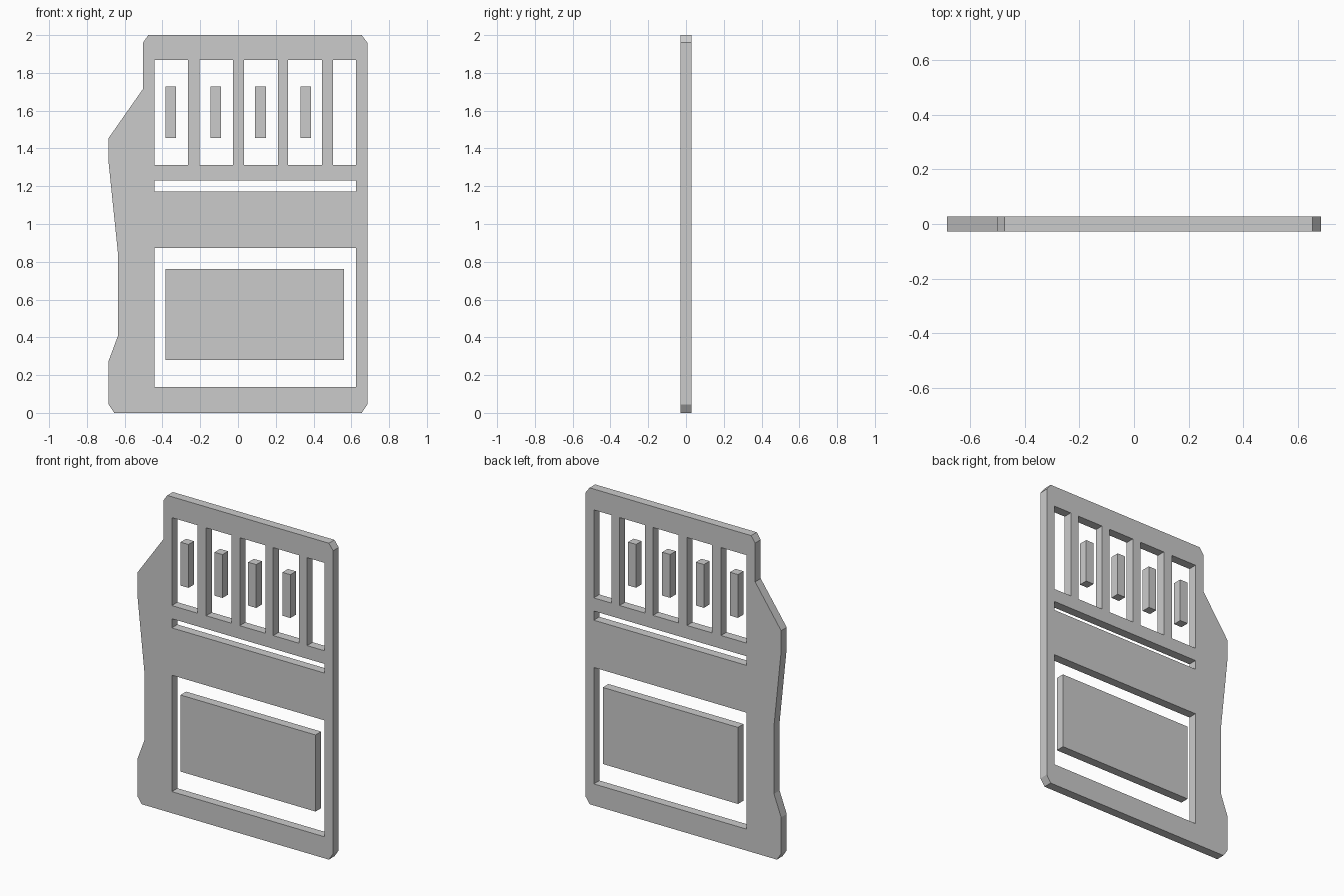
import bpy, bmesh
from mathutils import Matrix

if "Cube" in bpy.data.objects:
    bpy.data.objects.remove(bpy.data.objects["Cube"])

HALF = 0.028  # half thickness


def rect(x0, x1, z0, z1):
    return [(x0, z0), (x1, z0), (x1, z1), (x0, z1)]


def plate(name, loops):
    """Flat plate facing -y: first loop is the outline, the rest are holes."""
    curve = bpy.data.curves.new(name, 'CURVE')
    curve.dimensions = '2D'
    curve.fill_mode = 'BOTH'
    curve.extrude = HALF
    for loop in loops:
        s = curve.splines.new('POLY')
        s.points.add(len(loop) - 1)
        for p, (x, z) in zip(s.points, loop):
            p.co = (x, z, 0, 1)
        s.use_cyclic_u = True
    tmp = bpy.data.objects.new(name + "_profile", curve)
    mesh = bpy.data.meshes.new_from_object(tmp)
    bpy.data.objects.remove(tmp)
    bm = bmesh.new()
    bm.from_mesh(mesh)
    bm.transform(Matrix(((1, 0, 0, 0), (0, 0, -1, 0), (0, 1, 0, 0), (0, 0, 0, 1))))
    bmesh.ops.remove_doubles(bm, verts=bm.verts, dist=1e-4)
    bmesh.ops.recalc_face_normals(bm, faces=bm.faces)
    for f in bm.faces:
        f.smooth = False
    bm.to_mesh(mesh)
    bm.free()
    mesh.name = name
    obj = bpy.data.objects.new(name, mesh)
    bpy.context.collection.objects.link(obj)
    return obj


# Card body: notched outline with contact windows, slot and label window
outline = [(-0.655, 0), (0.655, 0), (0.685, 0.045), (0.685, 1.96), (0.655, 2),
           (-0.475, 2), (-0.503, 1.96), (-0.503, 1.715), (-0.685, 1.455),
           (-0.685, 1.325), (-0.635, 0.84), (-0.635, 0.41), (-0.685, 0.275),
           (-0.685, 0.045)]
windows = [(-0.443, -0.265), (-0.203, -0.027), (0.032, 0.211),
           (0.266, 0.445), (0.503, 0.625)]
holes = [rect(a, b, 1.312, 1.868) for a, b in windows]
holes.append(rect(-0.443, 0.625, 1.171, 1.229))
holes.append(rect(-0.443, 0.625, 0.136, 0.872))
plate("card_body", [outline] + holes)

# Contact bars floating inside the first four windows
for i, x in enumerate((-0.355, -0.117, 0.119, 0.358)):
    plate(f"contact_bar_{i + 1}", [rect(x - 0.028, x + 0.028, 1.455, 1.729)])

# Label panel floating inside the large window
plate("label_panel", [rect(-0.383, 0.562, 0.279, 0.763)])
